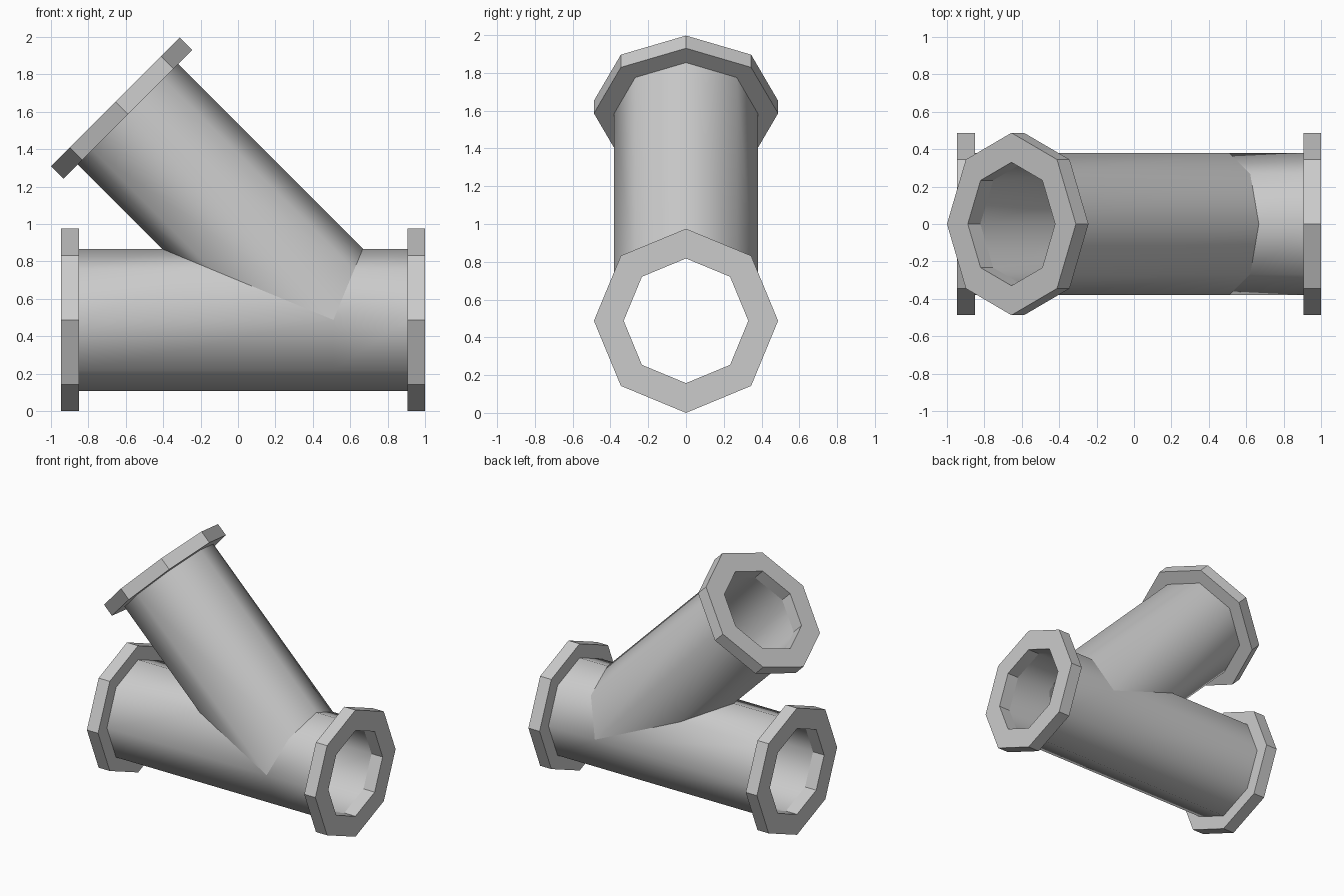
import bpy, bmesh, math
from mathutils import Vector

if "Cube" in bpy.data.objects:
    bpy.data.objects.remove(bpy.data.objects["Cube"])

SIDES = 8
R_PIPE, R_BORE, R_FLANGE, T = 0.38, 0.33, 0.4875, 0.095
JOINT = Vector((0.51, 0, 0.4875))      # where the pipe axes meet
TAN, COT = math.tan(math.pi / 8), 1 / math.tan(math.pi / 8)
S = math.sqrt(0.5)
X, Z = Vector((1, 0, 0)), Vector((0, 0, 1))


def ring(bm, d, up, r, dist):
    """Octagon around axis d; dist(h) gives the position along the axis."""
    side = d.cross(up)
    verts = []
    for i in range(SIDES):
        a = 2 * math.pi * i / SIDES
        h = r * math.sin(a)
        verts.append(bm.verts.new(JOINT + d * dist(h) + up * h + side * (r * math.cos(a))))
    return verts


def skin(bm, rings, smooth):
    for a, b in zip(rings, rings[1:]):
        for i in range(SIDES):
            j = (i + 1) % SIDES
            bm.faces.new((a[i], b[i], b[j], a[j])).smooth = smooth


def finish(bm, name):
    bmesh.ops.remove_doubles(bm, verts=bm.verts, dist=1e-4)
    me = bpy.data.meshes.new(name)
    bm.to_mesh(me)
    bm.free()
    bpy.context.collection.objects.link(bpy.data.objects.new(name, me))


def pipe(name, arms):
    """Outer wall and bore of each arm, from the mitred joint to its flange."""
    bm = bmesh.new()
    for d, up, length, mitre in arms:
        end = lambda h: length - T
        skin(bm, [ring(bm, d, up, R_PIPE, mitre), ring(bm, d, up, R_PIPE, end)], True)
        skin(bm, [ring(bm, d, up, R_BORE, end), ring(bm, d, up, R_BORE, mitre)], True)
    finish(bm, name)


def flange(name, arm):
    d, up, length, _ = arm
    bm = bmesh.new()
    profile = [(R_PIPE, length - T), (R_FLANGE, length - T), (R_FLANGE, length),
               (R_BORE, length), (R_BORE, length - T)]
    skin(bm, [ring(bm, d, up, r, lambda h, s=s: s) for r, s in profile], False)
    finish(bm, name)


# arms: axis, up direction, length, mitre cut
left = (-X, Z, 1.455, lambda h: max(h, 0) * COT)
right = (X, Z, 0.49, lambda h: max(h, 0) * TAN)
branch = (Vector((-S, 0, S)), Vector((S, 0, S)), 1.648,
          lambda h: h * TAN if h > 0 else -h * COT)

# pipes
pipe("main_pipe", [left, right])
pipe("branch_pipe", [branch])

# end flanges
for name, arm in (("left_flange", left), ("right_flange", right), ("branch_flange", branch)):
    flange(name, arm)
